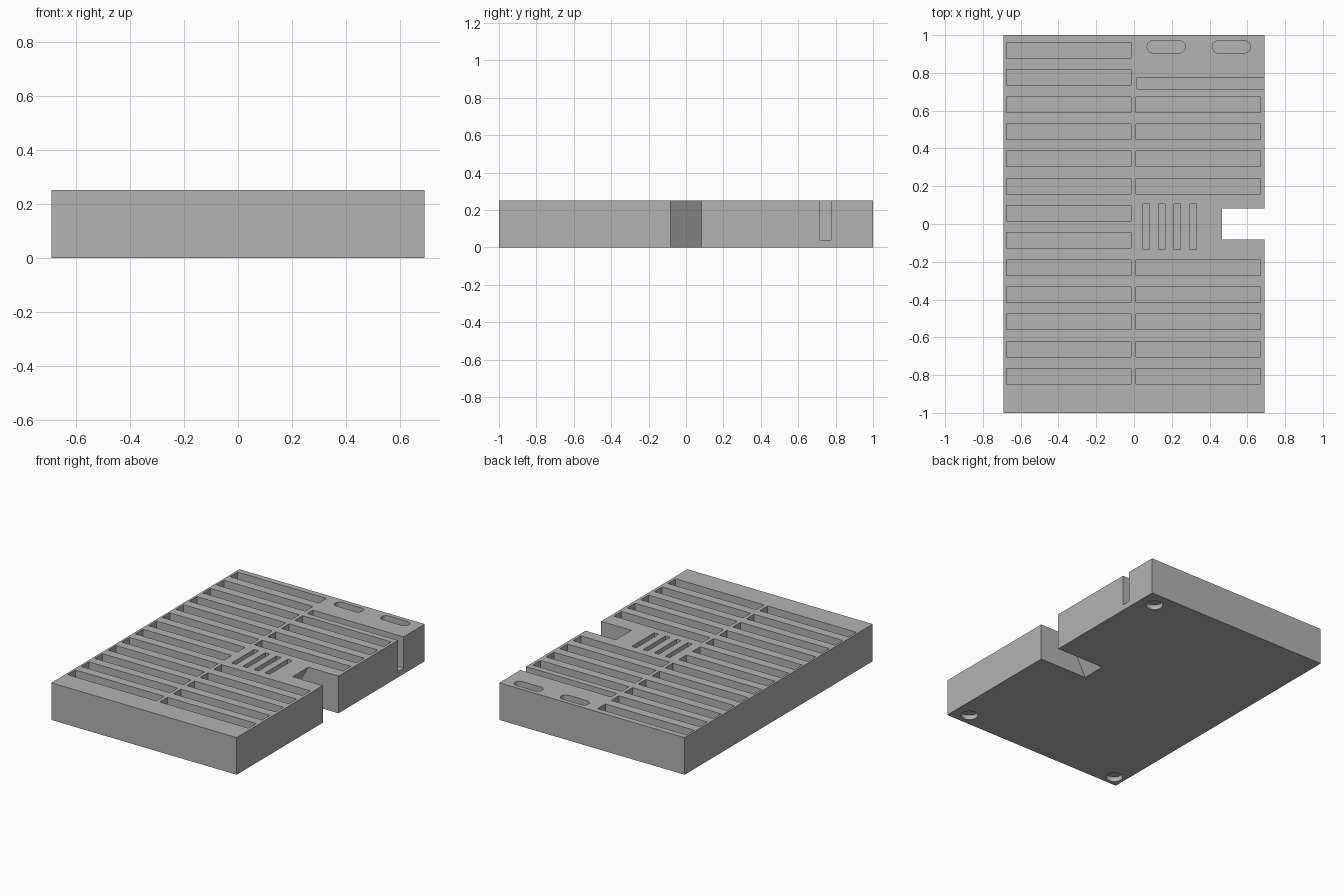
import bpy, bmesh, math
from mathutils import Vector

cube = bpy.data.objects.get("Cube")
if cube:
    bpy.data.objects.remove(cube, do_unlink=True)

HALF_X, HALF_Y, TOP = 0.69, 1.0, 0.25
FLOOR = 0.04        # height of the pocket floors
OVER = TOP + 0.05   # cutters rise past the top face

grey = bpy.data.materials.new("plain grey")
grey.use_nodes = True
colour = (0.45, 0.45, 0.45, 1)
grey.diffuse_color = colour
grey.node_tree.nodes["Principled BSDF"].inputs["Base Color"].default_value = colour


def prism(bm, base, rise):
    """Extrude a flat outline along a vector into a closed solid."""
    face = bm.faces.new([bm.verts.new(p) for p in base])
    out = bmesh.ops.extrude_face_region(bm, geom=[face])
    moved = [g for g in out["geom"] if isinstance(g, bmesh.types.BMVert)]
    bmesh.ops.translate(bm, verts=moved, vec=Vector(rise))


def box(bm, x0, x1, y0, y1, z0, z1):
    prism(bm, [(x0, y0, z0), (x1, y0, z0), (x1, y1, z0), (x0, y1, z0)], (0, 0, z1 - z0))


def capsule(bm, x0, x1, y, r, z0, z1, steps=10):
    """Upright solid with round ends; a cylinder when x0 equals x1."""
    pts = []
    for cx, start in ((x1, -math.pi / 2), (x0, math.pi / 2)):
        for i in range(steps + (x0 != x1)):
            a = start + math.pi * i / steps
            pts.append((cx + r * math.cos(a), y + r * math.sin(a), z0))
    prism(bm, pts, (0, 0, z1 - z0))


def make_object(name, bm):
    bmesh.ops.recalc_face_normals(bm, faces=bm.faces[:])
    mesh = bpy.data.meshes.new(name)
    bm.to_mesh(mesh)
    bm.free()
    mesh.materials.append(grey)
    obj = bpy.data.objects.new(name, mesh)
    bpy.context.collection.objects.link(obj)
    return obj


# Solid tray body
bm = bmesh.new()
box(bm, -HALF_X, HALF_X, -HALF_Y, HALF_Y, 0, TOP)
tray = make_object("slotted_tray", bm)

cut = bmesh.new()

# Two columns of long slots; the right column skips some rows
for row in range(13):
    y = 0.92 - 0.1438 * row
    box(cut, -0.675, -0.015, y - 0.041, y + 0.041, FLOOR, OVER)
    if row in (2, 3, 4, 5) or row >= 8:
        box(cut, 0.01, 0.67, y - 0.041, y + 0.041, FLOOR, OVER)

# Narrow slot that opens through the side
box(cut, 0.015, HALF_X + 0.05, 0.715, 0.775, FLOOR, OVER)

# Four short upright slots
for i in range(4):
    x = 0.064 + 0.083 * i
    box(cut, x - 0.017, x + 0.017, -0.135, 0.105, FLOOR, OVER)

# Rounded pockets near the back edge
for x in (0.17, 0.515):
    capsule(cut, x - 0.068, x + 0.068, 0.938, 0.033, FLOOR, OVER)

# Side notch with a sloping inner wall
slope = (0.465 - 0.33) / TOP
low, high = -0.05, OVER
prism(cut, [(0.33 + slope * low, -0.083, low), (HALF_X + 0.1, -0.083, low),
            (HALF_X + 0.1, -0.083, high), (0.33 + slope * high, -0.083, high)],
      (0, 0.166, 0))

# Shallow round recesses underneath
for x, y in ((0.58, 0.89), (0.58, -0.915), (-0.615, -0.925)):
    capsule(cut, x, x, y, 0.053, -0.05, 0.032, steps=16)

cutter = make_object("pocket_cutter", cut)
cutter.hide_render = True

# Carve everything out in one pass
carve = tray.modifiers.new("carve", "BOOLEAN")
carve.operation = "DIFFERENCE"
carve.solver = "EXACT"
carve.object = cutter
bpy.context.view_layer.objects.active = tray
tray.select_set(True)
bpy.ops.object.modifier_apply(modifier=carve.name)
bpy.data.objects.remove(cutter, do_unlink=True)
bpy.ops.object.shade_smooth_by_angle(angle=math.radians(30))
